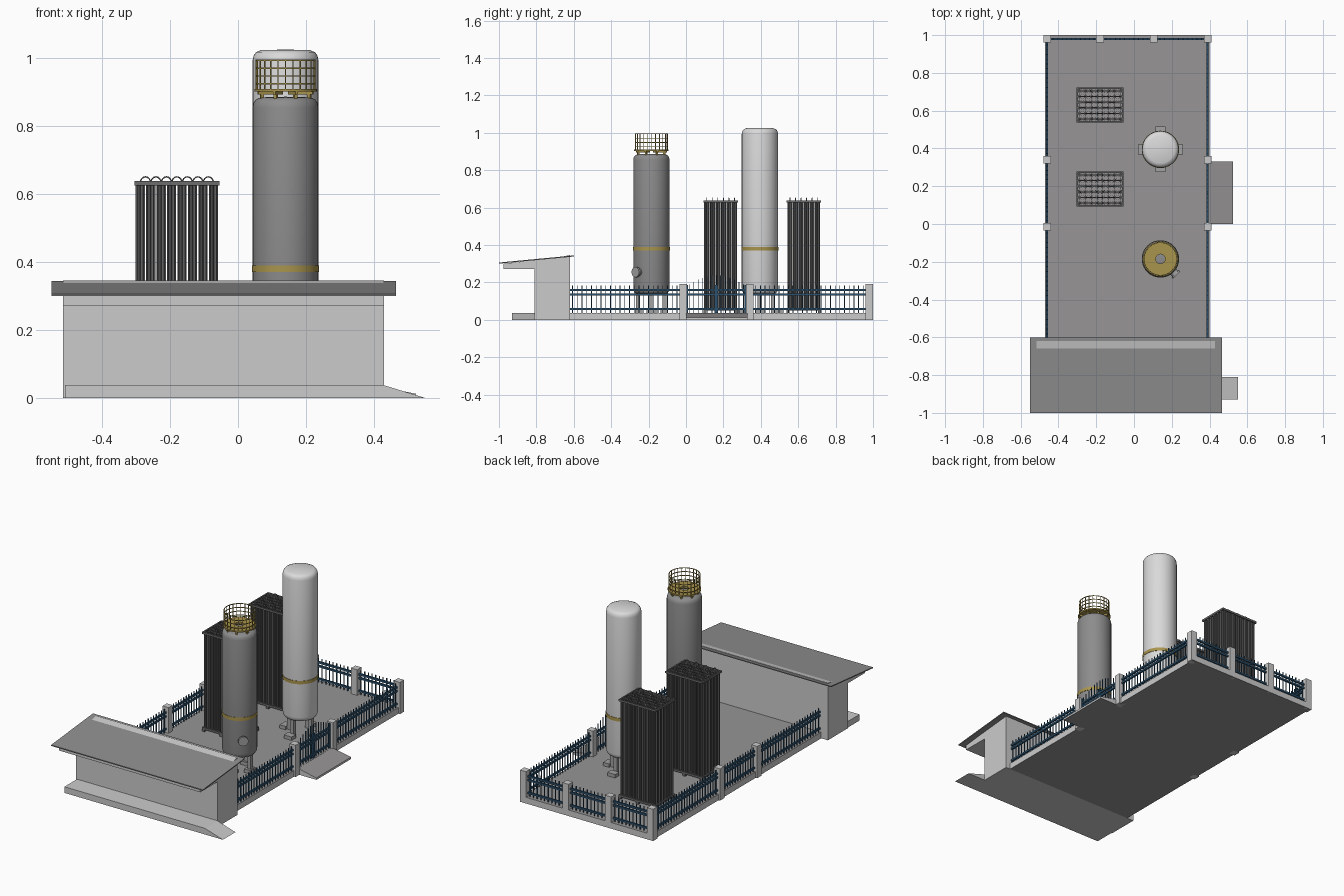
import bpy, bmesh, math
from mathutils import Matrix, Vector

if "Cube" in bpy.data.objects:
    bpy.data.objects.remove(bpy.data.objects["Cube"])


def material(name, r, g, b):
    m = bpy.data.materials.new(name)
    m.diffuse_color = (r, g, b, 1)
    m.use_nodes = True
    m.node_tree.nodes["Principled BSDF"].inputs["Base Color"].default_value = m.diffuse_color
    return m


CONCRETE = material("light concrete", 0.60, 0.60, 0.60)
FLOOR = material("floor grey", 0.31, 0.30, 0.30)
ROOF = material("roof grey", 0.28, 0.275, 0.275)
WHITE = material("white tank paint", 0.70, 0.70, 0.70)
GREY = material("grey tank paint", 0.27, 0.265, 0.265)
YELLOW = material("dull yellow", 0.40, 0.30, 0.075)
BLUE = material("fence blue", 0.025, 0.085, 0.16)
FIN = material("fin grey", 0.15, 0.15, 0.15)
STEEL = material("leg steel", 0.36, 0.36, 0.36)


def finish(name, bm, mats, smooth=False, rule=None):
    """Turn a bmesh into an object; rule picks a material slot per face."""
    bmesh.ops.recalc_face_normals(bm, faces=bm.faces)
    if rule:
        for f in bm.faces:
            f.material_index = rule(f)
    me = bpy.data.meshes.new(name)
    bm.to_mesh(me)
    bm.free()
    for m in mats:
        me.materials.append(m)
    ob = bpy.data.objects.new(name, me)
    bpy.context.collection.objects.link(ob)
    if smooth:
        bpy.ops.object.select_all(action='DESELECT')
        ob.select_set(True)
        bpy.context.view_layer.objects.active = ob
        bpy.ops.object.shade_smooth_by_angle(angle=math.radians(40))
    return ob


def add_box(bm, x0, x1, y0, y1, z0, z1, turn=None):
    mat = (Matrix.Translation(((x0 + x1) / 2, (y0 + y1) / 2, (z0 + z1) / 2))
           @ Matrix.Diagonal((x1 - x0, y1 - y0, z1 - z0, 1)))
    bmesh.ops.create_cube(bm, size=1, matrix=turn @ mat if turn else mat)


def add_prism(bm, pts, axis, a, b):
    """Extrude a profile along x (pts are y,z) or along y (pts are x,z)."""
    place = (lambda p, t: (t, p[0], p[1])) if axis == 'x' else (lambda p, t: (p[0], t, p[1]))
    f = bm.faces.new([bm.verts.new(place(p, a)) for p in pts])
    ext = bmesh.ops.extrude_face_region(bm, geom=[f])
    d = Vector((b - a, 0, 0)) if axis == 'x' else Vector((0, b - a, 0))
    bmesh.ops.translate(bm, vec=d, verts=[v for v in ext['geom'] if isinstance(v, bmesh.types.BMVert)])


def add_lathe(bm, pts, cx, cy, n=40, closed=False):
    rings = [bm.verts.new((cx + r, cy, z)) for r, z in pts]
    edges = [bm.edges.new(p) for p in zip(rings, rings[1:] + rings[:1] if closed else rings[1:])]
    bmesh.ops.spin(bm, geom=rings + edges, cent=(cx, cy, 0), axis=(0, 0, 1),
                   angle=math.tau, steps=n, use_duplicate=False)
    bmesh.ops.remove_doubles(bm, verts=bm.verts, dist=1e-5)


def up_or_down(f):
    return 1 if abs(f.normal.z) > 0.5 else 0


H = 0.037  # yard height

# Yard slab and side entry ramp
bm = bmesh.new()
add_box(bm, -0.47, 0.40, -0.63, 1.0, 0, H)
finish("yard_slab", bm, [CONCRETE, FLOOR], rule=up_or_down)
bm = bmesh.new()
add_prism(bm, [(0.40, 0), (0.525, 0), (0.525, 0.012), (0.40, H - 0.001)], 'y', 0.0, 0.33)
finish("entry_ramp", bm, [CONCRETE, FLOOR], rule=up_or_down)

# Gatehouse with canopy, front step and sloping roof
bm = bmesh.new()
add_prism(bm, [(-0.62, 0), (-0.81, 0), (-0.81, 0.272), (-0.975, 0.272), (-0.975, 0.300),
               (-0.68, 0.3345), (-0.62, 0.346)], 'x', -0.515, 0.43)
finish("building_body", bm, [CONCRETE])
bm = bmesh.new()
add_prism(bm, [(-0.51, 0), (0.55, 0), (0.43, H), (-0.51, H)], 'y', -0.93, -0.81)
finish("front_step", bm, [CONCRETE])
bm = bmesh.new()
add_prism(bm, [(-1.0, 0.300), (-0.6, 0.338), (-0.6, 0.344), (-1.0, 0.306)], 'x', -0.55, 0.465)
finish("sloping_roof", bm, [ROOF])

# Fence pillars
bm = bmesh.new()
places = [(x, y) for x in (-0.46, 0.39) for y in (-0.015, 0.34, 0.98)]
for x, y in places + [(-0.18, 0.98), (0.105, 0.98)]:
    add_box(bm, x - 0.02, x + 0.02, y - 0.02, y + 0.02, 0, 0.192)
finish("fence_pillars", bm, [CONCRETE])

# Fence panels: three rails and evenly spaced pickets
RAILS = ((0.053, 0.064), (0.130, 0.141), (0.153, 0.164))


def add_panel(bm, p, q, along_y, fixed, rise=0.0):
    def bar(a, b, w, z0, z1):
        if along_y:
            add_box(bm, fixed - w, fixed + w, a, b, z0, z1)
        else:
            add_box(bm, a, b, fixed - w, fixed + w, z0, z1)
    for z0, z1 in RAILS:
        bar(p, q, 0.005, z0, z1)
    n = round((q - p) / 0.025)
    for i in range(n):
        t = (i + 0.5) / n
        c = p + (q - p) * t
        bar(c - 0.0022, c + 0.0022, 0.0022, H, 0.183 + rise * math.sin(math.pi * t))


bm = bmesh.new()
for x in (-0.46, 0.39):
    add_panel(bm, -0.62, -0.035, True, x)
    add_panel(bm, 0.36, 0.96, True, x)
add_panel(bm, 0.005, 0.32, True, -0.46)
for a, b in ((-0.44, -0.20), (-0.16, 0.085), (0.125, 0.37)):
    add_panel(bm, a, b, False, 0.98)
finish("fence_panels", bm, [BLUE])

# Gate with arched pickets
bm = bmesh.new()
add_panel(bm, 0.005, 0.32, True, 0.39, 0.055)
for y in (0.008, 0.157, 0.168, 0.317):
    add_box(bm, 0.385, 0.395, y - 0.004, y + 0.004, H, 0.185)
finish("gate", bm, [BLUE])

# Finned tube heat exchangers
COLS, ROWS = 8, 6
for name, yc in (("rear", 0.63), ("front", 0.185)):
    bm = bmesh.new()
    xs = [-0.288 + i * 0.216 / (COLS - 1) for i in range(COLS)]
    ys = [yc - 0.074 + j * 0.148 / (ROWS - 1) for j in range(ROWS)]
    for x in xs:
        for y in ys:
            for k in range(4):
                turn = Matrix.Translation((x, y, 0)) @ Matrix.Rotation(k * math.pi / 4, 4, 'Z')
                add_box(bm, -0.0135, 0.0135, -0.001, 0.001, 0.06, 0.628, turn)
    finish(name + "_exchanger_fins", bm, [FIN])
    bm = bmesh.new()
    for z in (0.05, 0.626):
        for s in (-1, 1):
            e = yc + s * 0.088
            add_box(bm, -0.305, -0.055, e - 0.004, e + 0.004, z, z + 0.012)
            e = -0.18 + s * 0.121
            add_box(bm, e - 0.004, e + 0.004, yc - 0.092, yc + 0.092, z, z + 0.012)
        for y in ys:
            add_box(bm, -0.30, -0.06, y - 0.003, y + 0.003, z + 0.002, z + 0.008)
    for x in (-0.297, -0.18, -0.063):
        for s in (-1, 1):
            add_box(bm, x - 0.008, x + 0.008, yc + s * 0.084 - 0.008, yc + s * 0.084 + 0.008, H, 0.052)
    finish(name + "_exchanger_frame", bm, [FIN])
    # Return bends on top, staggered from row to row
    cu = bpy.data.curves.new(name + "_return_bends", 'CURVE')
    cu.dimensions = '3D'
    cu.bevel_depth = 0.0022
    cu.bevel_resolution = 1
    cu.materials.append(FIN)
    for j, y in enumerate(ys):
        for i in range(j % 2, COLS - 1, 2):
            sp = cu.splines.new('POLY')
            sp.points.add(8)
            for k, p in enumerate(sp.points):
                a = math.pi * k / 8
                p.co = ((xs[i] + xs[i + 1]) / 2 - 0.0155 * math.cos(a), y, 0.632 + 0.019 * math.sin(a), 1)
    ob = bpy.data.objects.new(name + "_return_bends", cu)
    bpy.context.collection.objects.link(ob)
    bpy.ops.object.select_all(action='DESELECT')
    ob.select_set(True)
    bpy.context.view_layer.objects.active = ob
    bpy.ops.object.convert(target='MESH')

# Storage tanks with bands, legs and feet
TX, R = 0.14, 0.097
for name, ty, top, paint, foot in (("grey", -0.185, 0.887, GREY, 0.070), ("white", 0.395, 1.026, WHITE, 0.102)):
    end = [(R, 0.032), (R - 0.003, 0.018), (R - 0.010, 0.008), (R - 0.024, 0.002), (0, 0)]
    bm = bmesh.new()
    add_lathe(bm, [(r, 0.135 + d) for r, d in reversed(end)] + [(r, top - d) for r, d in end], TX, ty)
    finish(name + "_tank_shell", bm, [paint], smooth=True)
    bm = bmesh.new()
    add_lathe(bm, [(R - 0.002, 0.37), (R + 0.002, 0.37), (R + 0.002, 0.39), (R - 0.002, 0.39)], TX, ty, closed=True)
    finish(name + "_tank_band", bm, [YELLOW], smooth=True)
    bm = bmesh.new()
    for k in range(4):
        turn = Matrix.Translation((TX, ty, 0)) @ Matrix.Rotation(k * math.pi / 2, 4, 'Z')
        add_box(bm, 0.060, 0.082, -0.012, 0.012, H, 0.165, turn)
        add_box(bm, foot - 0.022, foot + 0.018, -0.026, 0.026, H, 0.058, turn)
    finish(name + "_tank_legs", bm, [STEEL])

# Manhole on the grey tank
GY = -0.185
bm = bmesh.new()
out = Matrix.Translation((TX, GY, 0.255)) @ Matrix.Rotation(-math.pi / 4, 4, 'Z') @ Matrix.Rotation(math.pi / 2, 4, 'Y')
for r, a, b in ((0.022, 0.085, 0.112), (0.028, 0.110, 0.122)):
    bmesh.ops.create_cone(bm, cap_ends=True, segments=20, radius1=r, radius2=r, depth=b - a,
                          matrix=out @ Matrix.Translation((0, 0, (a + b) / 2)))
finish("manhole", bm, [STEEL], smooth=True)

# Service platform and guard rail above the grey tank
bm = bmesh.new()
add_lathe(bm, [(0.025, 0.902), (0.092, 0.902), (0.092, 0.910), (0.025, 0.910)], TX, GY, closed=True)
for k in range(8):
    turn = Matrix.Translation((TX, GY, 0)) @ Matrix.Rotation((k + 0.5) * math.pi / 4, 4, 'Z')
    add_box(bm, 0.070, 0.080, -0.005, 0.005, 0.875, 0.904, turn)
    add_box(bm, 0.030, 0.088, -0.004, 0.004, 0.894, 0.904, turn)
finish("service_platform", bm, [YELLOW])
bm = bmesh.new()
for z in (0.923, 0.946, 0.969, 0.992):
    add_lathe(bm, [(0.085, z), (0.088, z), (0.088, z + 0.004), (0.085, z + 0.004)], TX, GY, 24, True)
for k in range(24):
    turn = Matrix.Translation((TX, GY, 0)) @ Matrix.Rotation(k * math.tau / 24, 4, 'Z')
    add_box(bm, 0.085, 0.088, -0.0015, 0.0015, 0.908, 0.995, turn)
finish("guard_rail", bm, [YELLOW])
